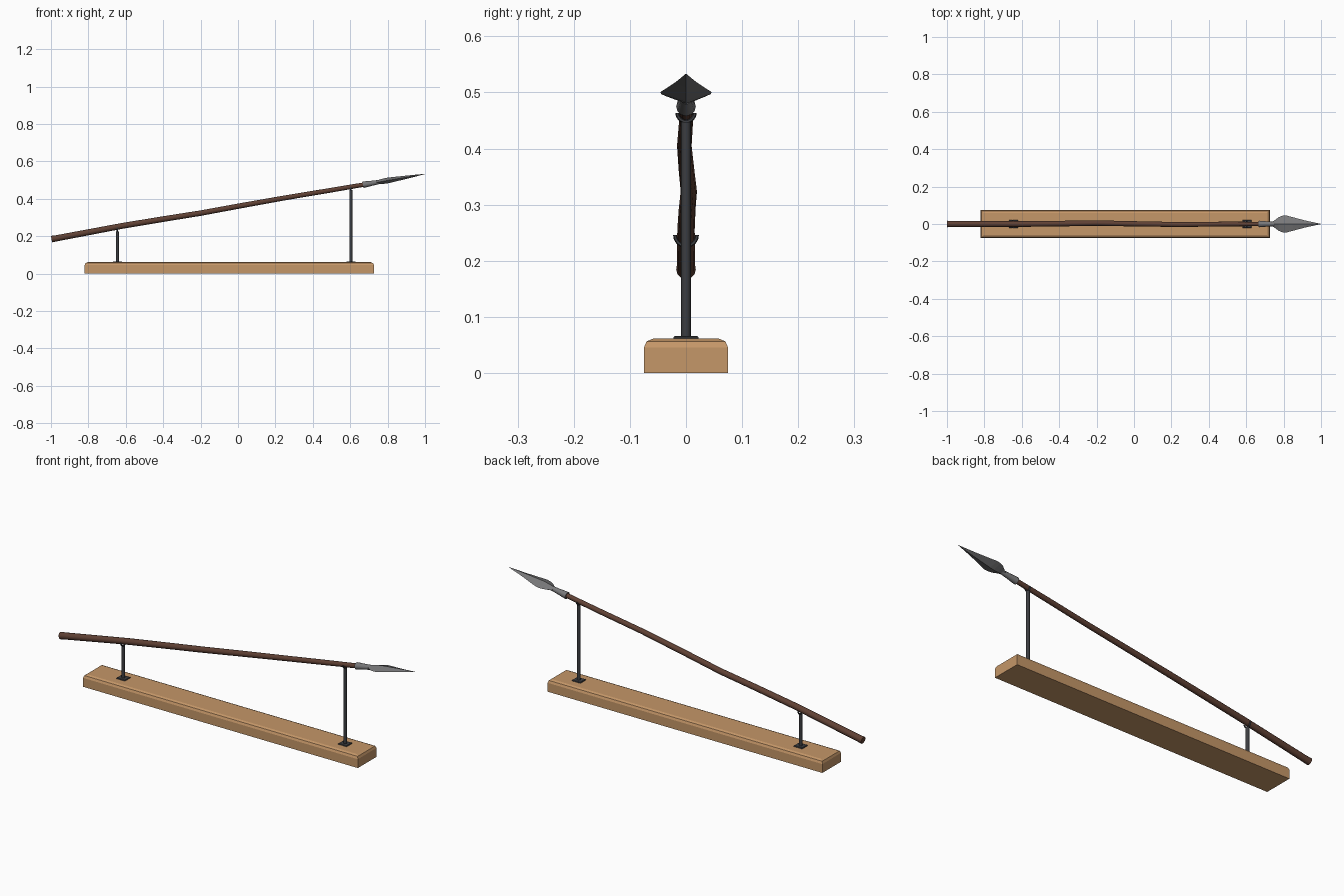
import bpy, bmesh, math
from mathutils import Vector

if "Cube" in bpy.data.objects:
    bpy.data.objects.remove(bpy.data.objects["Cube"])


def material(name, rgb):
    m = bpy.data.materials.new(name)
    m.diffuse_color = (*rgb, 1)
    m.use_nodes = True
    m.node_tree.nodes["Principled BSDF"].inputs["Base Color"].default_value = m.diffuse_color
    return m


WOOD = material("tan wood", (0.56, 0.31, 0.14))
SHAFT = material("dark brown wood", (0.115, 0.052, 0.034))
STEEL = material("grey steel", (0.19, 0.19, 0.195))
IRON = material("dark iron", (0.045, 0.047, 0.052))

# Spear axis
SLOPE = math.radians(9.9)
AXIS = Vector((math.cos(SLOPE), 0, math.sin(SLOPE)))
UP = Vector((-math.sin(SLOPE), 0, math.cos(SLOPE)))
SIDE = Vector((0, 1, 0))


def axis_z(x):
    return 0.184 + (x + 1) * 0.1745


def finish(bm, name, mat, smooth=None):
    bmesh.ops.recalc_face_normals(bm, faces=bm.faces)
    me = bpy.data.meshes.new(name)
    bm.to_mesh(me)
    bm.free()
    me.materials.append(mat)
    ob = bpy.data.objects.new(name, me)
    bpy.context.collection.objects.link(ob)
    if smooth:
        bpy.ops.object.select_all(action='DESELECT')
        ob.select_set(True)
        bpy.context.view_layer.objects.active = ob
        bpy.ops.object.shade_smooth_by_angle(angle=math.radians(smooth))
    return ob


def loft(name, sections, n, mat, smooth=None):
    """Sections are (x, y offset, z offset, half width, half thickness) along the spear."""
    bm = bmesh.new()
    rings = []
    for x, dy, dz, w, t in sections:
        c = Vector((x, dy, axis_z(x) + dz))
        rings.append([bm.verts.new(c + SIDE * w * math.cos(k * math.tau / n)
                                   + UP * t * math.sin(k * math.tau / n)) for k in range(n)])
    for a, b in zip(rings, rings[1:]):
        for k in range(n):
            bm.faces.new((a[k], a[(k + 1) % n], b[(k + 1) % n], b[k]))
    bm.faces.new(rings[0])
    bm.faces.new(rings[-1])
    return finish(bm, name, mat, smooth)


# Slightly crooked shaft
loft("shaft", [(-0.997, 0, 0, 0.0175, 0.0175), (-0.97, 0, 0, 0.0165, 0.0165),
               (-0.62, 0, 0.005, 0.0155, 0.0155), (-0.4, 0.002, 0.003, 0.015, 0.015),
               (-0.2, 0.005, 0.0, 0.0145, 0.0145), (0.0, 0.001, 0.002, 0.014, 0.014),
               (0.25, -0.003, 0.003, 0.013, 0.013), (0.5, 0, 0.001, 0.0125, 0.0125),
               (0.70, 0, 0, 0.0115, 0.0115)], 12, SHAFT, 40)

# Metal socket holding the shaft
loft("socket", [(0.668, 0, 0, 0.0175, 0.0175), (0.684, 0, 0, 0.0165, 0.0165),
                (0.715, 0, 0, 0.0135, 0.0135), (0.765, 0, 0, 0.0105, 0.0105),
                (0.80, 0, 0, 0.008, 0.008)], 12, STEEL, 40)

# Leaf blade with a diamond cross-section
loft("blade", [(0.735, 0, 0, 0.010, 0.010), (0.755, 0, 0, 0.022, 0.012),
               (0.775, 0, 0, 0.037, 0.014), (0.795, 0, 0, 0.0445, 0.015),
               (0.815, 0, 0, 0.0455, 0.0145), (0.85, 0, 0, 0.036, 0.012),
               (0.91, 0, 0, 0.020, 0.008), (0.96, 0, 0, 0.009, 0.004),
               (1.0, 0, 0, 0.0006, 0.0006)], 4, STEEL)


# Display plank with rounded top edges
def box(name, x0, x1, hy, z0, z1, mat, bevel, segs):
    bm = bmesh.new()
    bmesh.ops.create_cube(bm, size=1)
    for v in bm.verts:
        v.co = ((x0 + x1) / 2 + v.co.x * (x1 - x0), v.co.y * 2 * hy,
                (z0 + z1) / 2 + v.co.z * (z1 - z0))
    top = [e for e in bm.edges if all(v.co.z > z1 - 1e-4 for v in e.verts)]
    bmesh.ops.bevel(bm, geom=top, offset=bevel, segments=segs, profile=0.5, affect='EDGES')
    return finish(bm, name, mat)


box("plank", -0.82, 0.727, 0.075, 0, 0.061, WOOD, 0.016, 2)


# Posts with foot plates and forked cradles
def stand(label, x, r):
    top = axis_z(x) - r - 0.004
    box(label + "_foot_plate", x - 0.024, x + 0.024, 0.022, 0.059, 0.066, IRON, 0.002, 1)
    bm = bmesh.new()
    bmesh.ops.create_cone(bm, cap_ends=True, segments=10, radius1=0.0085, radius2=0.0085,
                          depth=top - 0.06)
    bmesh.ops.translate(bm, verts=bm.verts, vec=(x, 0, (top + 0.06) / 2))
    finish(bm, label + "_post", IRON, 40)

    # U-shaped cradle arc swept around the underside of the shaft
    bm = bmesh.new()
    rings = []
    c = Vector((x, 0, axis_z(x)))
    for i in range(13):
        a = math.pi + math.pi * i / 12
        out = SIDE * math.cos(a) + Vector((0, 0, math.sin(a)))
        rings.append([bm.verts.new(c + out * (r + 0.003 + 0.0035 * math.cos(k * math.tau / 6))
                                   + Vector((0.0045 * math.sin(k * math.tau / 6), 0, 0)))
                      for k in range(6)])
    for p, q in zip(rings, rings[1:]):
        for k in range(6):
            bm.faces.new((p[k], p[(k + 1) % 6], q[(k + 1) % 6], q[k]))
    bm.faces.new(rings[0])
    bm.faces.new(rings[-1])
    finish(bm, label + "_cradle", IRON, 50)


stand("rear", -0.645, 0.0165)
stand("front", 0.603, 0.0125)
